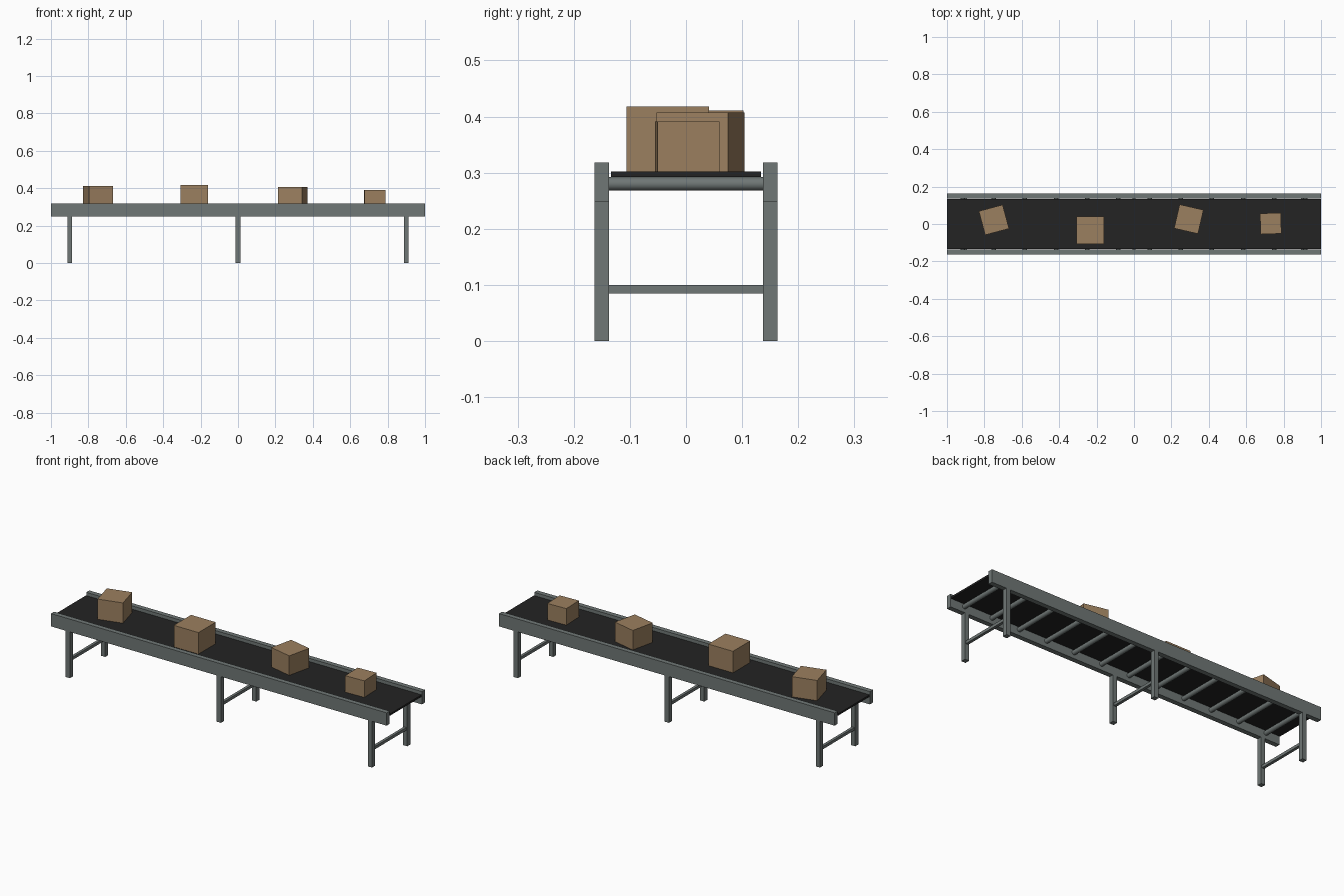
import bpy, bmesh, math
from mathutils import Matrix

if "Cube" in bpy.data.objects:
    bpy.data.objects.remove(bpy.data.objects["Cube"])


def material(name, rgb):
    m = bpy.data.materials.new(name)
    m.diffuse_color = (*rgb, 1)
    m.use_nodes = True
    m.node_tree.nodes["Principled BSDF"].inputs["Base Color"].default_value = m.diffuse_color
    return m


STEEL = material("grey steel", (0.16, 0.185, 0.18))
BELT = material("black rubber", (0.017, 0.017, 0.017))
CARD = material("brown cardboard", (0.33, 0.215, 0.115))


def finish(name, bm, mat, matrix):
    mesh = bpy.data.meshes.new(name)
    bm.to_mesh(mesh)
    bm.free()
    mesh.materials.append(mat)
    ob = bpy.data.objects.new(name, mesh)
    ob.matrix_world = matrix
    bpy.context.collection.objects.link(ob)
    return ob


def box(name, center, size, mat, turn=0):
    bm = bmesh.new()
    bmesh.ops.create_cube(bm, size=1)
    bmesh.ops.scale(bm, vec=size, verts=bm.verts)
    return finish(name, bm, mat, Matrix.Translation(center)
                  @ Matrix.Rotation(math.radians(turn), 4, 'Z'))


def roller(name, center, radius, length):
    bm = bmesh.new()
    bmesh.ops.create_cone(bm, cap_ends=True, segments=16, radius1=radius,
                          radius2=radius, depth=length)
    for f in bm.faces:
        f.smooth = len(f.verts) == 4
    for e in bm.edges:
        e.smooth = all(len(f.verts) == 4 for f in e.link_faces)
    return finish(name, bm, STEEL, Matrix.Translation(center)
                  @ Matrix.Rotation(math.pi / 2, 4, 'X'))


# Belt and side rails
BELT_TOP = 0.302
box("belt", (0, 0, BELT_TOP - 0.005), (2, 0.268, 0.01), BELT)
for side, y in (("front", -0.15), ("back", 0.15)):
    box(side + "_rail", (0, y, 0.2835), (2, 0.026, 0.069), STEEL)

# Rollers under the belt
COUNT = 12
for i in range(COUNT):
    x = -1 + (i + 0.5) * 2 / COUNT
    roller(f"roller_{i + 1}", (x, 0, 0.280), 0.012, 0.274)

# Three leg frames, each with a cross bar
for place, x in (("left", -0.9), ("middle", 0), ("right", 0.9)):
    for side, y in (("front", -0.15), ("back", 0.15)):
        box(f"{place}_{side}_leg", (x, y, 0.125), (0.025, 0.026, 0.25), STEEL)
    box(f"{place}_cross_bar", (x, 0, 0.0925), (0.015, 0.276, 0.015), STEEL)

# Cardboard boxes: x, y, width, height, turn in degrees
PARCELS = [(-0.749, 0.022, 0.132, 0.109, 15),
           (-0.235, -0.0325, 0.147, 0.116, 0),
           (0.293, 0.026, 0.131, 0.105, -13),
           (0.731, 0.0025, 0.111, 0.089, 2)]
for i, (x, y, w, h, turn) in enumerate(PARCELS):
    box(f"parcel_{i + 1}", (x, y, BELT_TOP + h / 2), (w, w, h), CARD, turn)
